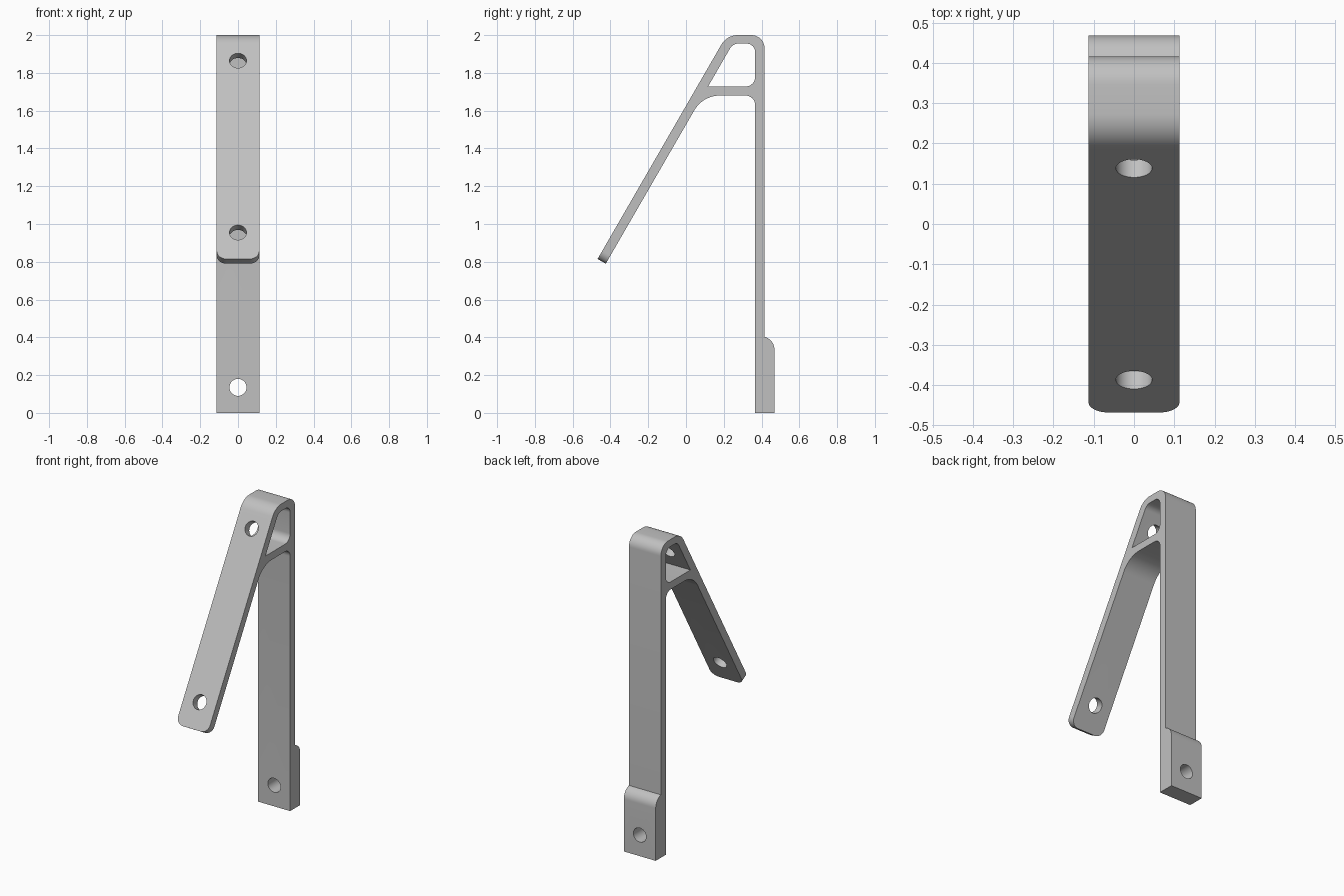
import bpy, bmesh, math
from mathutils import Vector, Matrix

cube = bpy.data.objects.get("Cube")
if cube:
    bpy.data.objects.remove(cube, do_unlink=True)

HALF_WIDTH = 0.113
THICK = 0.05
SLOPE = math.radians(60)
ARM_TIP = Vector((-0.468, 0.815))
ALONG = Vector((math.cos(SLOPE), math.sin(SLOPE)))
ACROSS = Vector((math.sin(SLOPE), -math.cos(SLOPE)))

grey = bpy.data.materials.new("plain grey")
grey.use_nodes = True
colour = (0.53, 0.53, 0.53, 1)
grey.diffuse_color = colour
grey.node_tree.nodes["Principled BSDF"].inputs["Base Color"].default_value = colour


def arm_at(z, depth=0.0):
    """Point (y, z) on the sloping arm, at a depth below its outer face."""
    start = ARM_TIP + ACROSS * depth
    return start + ALONG * ((z - start.y) / ALONG.y)


def fillet(corners, steps=10):
    """Round each (y, z, radius) corner of a closed outline."""
    out = []
    for i, (y, z, r) in enumerate(corners):
        p = Vector((y, z))
        if r == 0:
            out.append(p)
            continue
        a = (Vector(corners[i - 1][:2]) - p).normalized()
        b = (Vector(corners[(i + 1) % len(corners)][:2]) - p).normalized()
        half = a.angle(b) / 2
        centre = p + (a + b).normalized() * (r / math.sin(half))
        reach = r / math.tan(half)
        u, v = p + a * reach - centre, p + b * reach - centre
        sweep = u.angle(v)
        for k in range(steps + 1):
            t = k / steps
            out.append(centre + (u * math.sin((1 - t) * sweep) + v * math.sin(t * sweep)) / math.sin(sweep))
    return out


def prism(name, outline, half, round_tip=0):
    """Extrude a side outline across x."""
    bm = bmesh.new()
    face = bm.faces.new([bm.verts.new((-half, p.x, p.y)) for p in outline])
    ext = bmesh.ops.extrude_face_region(bm, geom=[face])["geom"]
    bmesh.ops.translate(bm, vec=(2 * half, 0, 0), verts=[g for g in ext if isinstance(g, bmesh.types.BMVert)])
    bmesh.ops.recalc_face_normals(bm, faces=bm.faces)
    if round_tip:
        # short edges through the thickness at the free end of the arm
        tip = [e for e in bm.edges
               if all(v.co.y < ARM_TIP.x + THICK for v in e.verts)
               and abs(e.verts[0].co.x - e.verts[1].co.x) < 0.001]
        bmesh.ops.bevel(bm, geom=tip, offset=round_tip, segments=8, profile=0.5, affect='EDGES')
    mesh = bpy.data.meshes.new(name)
    bm.to_mesh(mesh)
    bm.free()
    mesh.materials.append(grey)
    obj = bpy.data.objects.new(name, mesh)
    bpy.context.collection.objects.link(obj)
    return obj


def drill(name, y, z, direction):
    """Round cutter for a screw hole."""
    bm = bmesh.new()
    bmesh.ops.create_cone(bm, cap_ends=True, segments=40, radius1=0.045, radius2=0.045, depth=0.16)
    turn = Vector((0, 0, 1)).rotation_difference(direction).to_matrix().to_4x4()
    bm.transform(Matrix.Translation((0, y, z)) @ turn)
    mesh = bpy.data.meshes.new(name)
    bm.to_mesh(mesh)
    bm.free()
    mesh.materials.append(grey)
    obj = bpy.data.objects.new(name, mesh)
    bpy.context.collection.objects.link(obj)
    return obj


# Bracket body: upright strap, thick foot, rounded top, sloping arm
FRONT, BACK, REAR = 0.366, 0.416, 0.468
bracket = prism("bracket", fillet([
    (FRONT, 0, 0), (REAR, 0, 0), (REAR, 0.385, 0.07), (BACK, 0.403, 0),
    (BACK, 2, 0.07), (*arm_at(2), 0.1),
    (*ARM_TIP, 0), (*(ARM_TIP + ACROSS * THICK), 0),
    (*arm_at(1.68, THICK), 0.156), (FRONT, 1.68, 0.05),
]), HALF_WIDTH, round_tip=0.05)

# Window above the crossbar
cutters = [prism("window_cutter", fillet([
    (*arm_at(1.728, THICK), 0), (FRONT, 1.728, 0.05),
    (FRONT, 1.955, 0.045), (*arm_at(1.955, THICK), 0.05),
]), HALF_WIDTH + 0.1)]

# Screw holes: two square to the arm, one through the foot
for z in (1.865, 0.955):
    cutters.append(drill("arm_hole_cutter", *arm_at(z), Vector((0, ACROSS.x, ACROSS.y))))
cutters.append(drill("foot_hole_cutter", (FRONT + REAR) / 2, 0.135, Vector((0, 1, 0))))

bpy.ops.object.select_all(action='DESELECT')
bracket.select_set(True)
bpy.context.view_layer.objects.active = bracket
for cutter in cutters:
    cutter.hide_render = True
    mod = bracket.modifiers.new("cut", 'BOOLEAN')
    mod.operation = 'DIFFERENCE'
    mod.solver = 'EXACT'
    mod.object = cutter
    bpy.ops.object.modifier_apply(modifier=mod.name)
    bpy.data.objects.remove(cutter, do_unlink=True)
bpy.ops.object.shade_smooth_by_angle(angle=math.radians(25))
